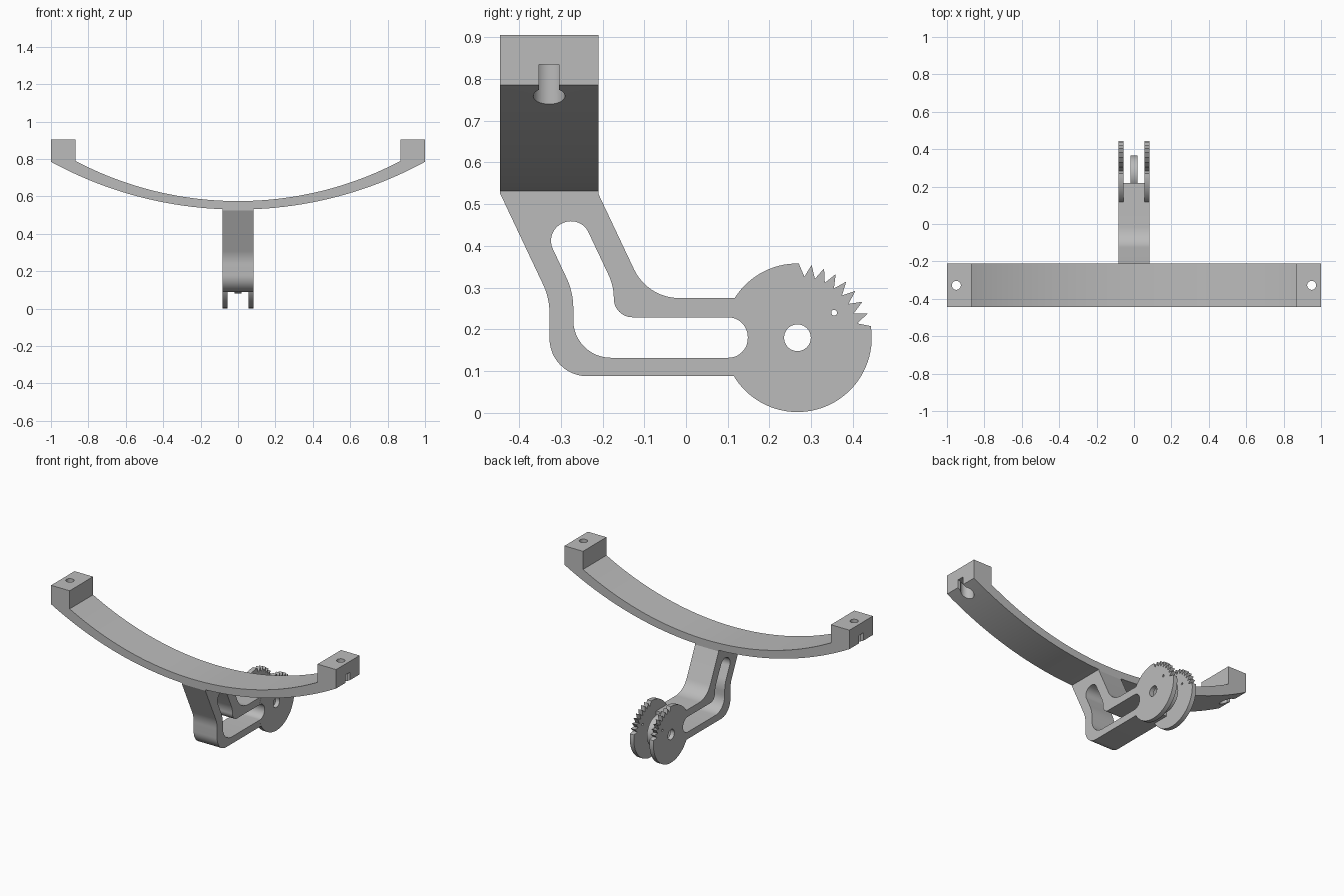
import bpy, bmesh
from math import sin, cos, tan, radians, sqrt, pi
from mathutils import Vector

cube = bpy.data.objects.get("Cube")
if cube:
    bpy.data.objects.remove(cube, do_unlink=True)

grey = bpy.data.materials.new("plain_grey")
grey.use_nodes = True
grey.diffuse_color = (0.5, 0.5, 0.5, 1)
grey.node_tree.nodes["Principled BSDF"].inputs["Base Color"].default_value = (0.5, 0.5, 0.5, 1)


def prism(name, points, axis, low, high):
    """Extrude a flat outline along an axis."""
    place = {"x": lambda a, b, c: (c, a, b),
             "y": lambda a, b, c: (a, c, b),
             "z": lambda a, b, c: (a, b, c)}[axis]
    bm = bmesh.new()
    base = bm.faces.new([bm.verts.new(place(a, b, low)) for a, b in points])
    out = bmesh.ops.extrude_face_region(bm, geom=[base])
    shift = Vector(place(0, 0, high - low))
    bmesh.ops.translate(bm, vec=shift, verts=[v for v in out["geom"] if isinstance(v, bmesh.types.BMVert)])
    bmesh.ops.recalc_face_normals(bm, faces=bm.faces)
    mesh = bpy.data.meshes.new(name)
    bm.to_mesh(mesh)
    bm.free()
    mesh.materials.append(grey)
    obj = bpy.data.objects.new(name, mesh)
    bpy.context.collection.objects.link(obj)
    return obj


def circle(a, b, r, steps=48):
    return [(a + r * cos(2 * pi * i / steps), b + r * sin(2 * pi * i / steps)) for i in range(steps)]


def rounded(corners, steps=12):
    """Polygon whose corners (a, b, radius) are filleted."""
    points = []
    for i, (a, b, r) in enumerate(corners):
        p = Vector((a, b))
        if r == 0:
            points.append((a, b))
            continue
        u = (Vector(corners[i - 1][:2]) - p).normalized()
        v = (Vector(corners[(i + 1) % len(corners)][:2]) - p).normalized()
        half = u.angle(v) / 2
        centre = p + (u + v).normalized() * r / sin(half)
        start = p + u * r / tan(half) - centre
        end = p + v * r / tan(half) - centre
        sweep = start.angle(end)
        for k in range(steps + 1):
            t = k / steps
            q = centre + (start * sin((1 - t) * sweep) + end * sin(t * sweep)) / sin(sweep)
            points.append((q.x, q.y))
    return points


def cut(obj, cutters):
    for cutter in cutters:
        mod = obj.modifiers.new("cut", "BOOLEAN")
        mod.operation = "DIFFERENCE"
        mod.solver = "EXACT"
        mod.object = cutter
        bpy.context.view_layer.objects.active = obj
        bpy.ops.object.modifier_apply(modifier=mod.name)


def arc(half, middle, end, steps=48):
    """Shallow upward-curving arc from -half to +half."""
    rise = end - middle
    r = (half * half + rise * rise) / (2 * rise)
    xs = [half * (2 * i / steps - 1) for i in range(steps + 1)]
    return [(x, middle + r - sqrt(r * r - x * x)) for x in xs]


# Curved crossbar with an upright block at each end
TOP = 0.905
outline = arc(1, 0.53, 0.785) + [(1, TOP), (0.87, TOP)]
outline += arc(0.87, 0.575, 0.79)[::-1] + [(-0.87, TOP), (-1, TOP)]
crossbar = prism("curved_crossbar", outline, "y", -0.445, -0.21)

# Cable holes, wider pockets below and slots open to the outside
helpers = []
MID = -0.328
for side in (-1, 1):
    x = side * 0.95
    slot = [(x, MID - 0.024), (side * 1.1, MID - 0.024), (side * 1.1, MID + 0.024), (x, MID + 0.024)]
    helpers += [prism("cable_pocket_cutter", circle(x, MID, 0.038), "z", 0.6, 0.835),
                prism("cable_slot_cutter", slot, "z", 0.61, 0.835),
                prism("cable_hole_cutter", circle(x, MID, 0.024), "z", 0.62, 1)]
cut(crossbar, helpers)

# Bent arm with a long bent window
arm = prism("bent_arm", rounded([
    (-0.445, 0.55, 0), (-0.445, 0.525, 0), (-0.327, 0.275, 0.16), (-0.327, 0.088, 0.09),
    (0.22, 0.088, 0), (0.22, 0.275, 0), (-0.092, 0.275, 0.12), (-0.21, 0.525, 0),
    (-0.21, 0.55, 0)]), "x", -0.0825, 0.0825)
window = prism("arm_window_cutter", rounded([
    (-0.3385, 0.434, 0.046), (-0.27, 0.289, 0.17), (-0.27, 0.132, 0.09), (0.148, 0.132, 0.047),
    (0.148, 0.229, 0.047), (-0.173, 0.229, 0.045), (-0.173, 0.304, 0.13),
    (-0.2535, 0.4746, 0.046)]), "x", -0.2, 0.2)
cut(arm, [window])

# Pair of toothed discs on the end of the arm
CY, CZ, R = 0.267, 0.18, 0.178


def polar(r, degrees):
    return (CY + r * cos(radians(degrees)), CZ + r * sin(radians(degrees)))


disc_outline = [polar(R, 89 + 4 * i) for i in range(71)]
for tooth in range(8):
    tip = 9 + 10 * tooth
    disc_outline += [polar(R, tip), polar(0.147, tip + 4.5)]
pivot = prism("pivot_hole_cutter", circle(CY, CZ, 0.032), "x", -0.2, 0.2)
pin = prism("pin_hole_cutter", circle(0.355, 0.24, 0.007, 16), "x", -0.2, 0.2)
parts = [crossbar, arm]
for name, low, high in (("right_toothed_disc", -0.083, -0.055), ("left_toothed_disc", 0.055, 0.083)):
    disc = prism(name, disc_outline, "x", low, high)
    cut(disc, [window, pivot, pin])
    parts.append(disc)

# Thin round lug between the discs
lug = prism("centre_lug", circle(CY, CZ, 0.098), "x", -0.019, 0.019)
cut(lug, [pivot])
parts.append(lug)

for helper in helpers + [window, pivot, pin]:
    bpy.data.objects.remove(helper, do_unlink=True)

# Smooth curves, crisp edges
bpy.ops.object.select_all(action="DESELECT")
for obj in parts:
    obj.select_set(True)
bpy.context.view_layer.objects.active = crossbar
bpy.ops.object.shade_smooth_by_angle(angle=radians(25))
